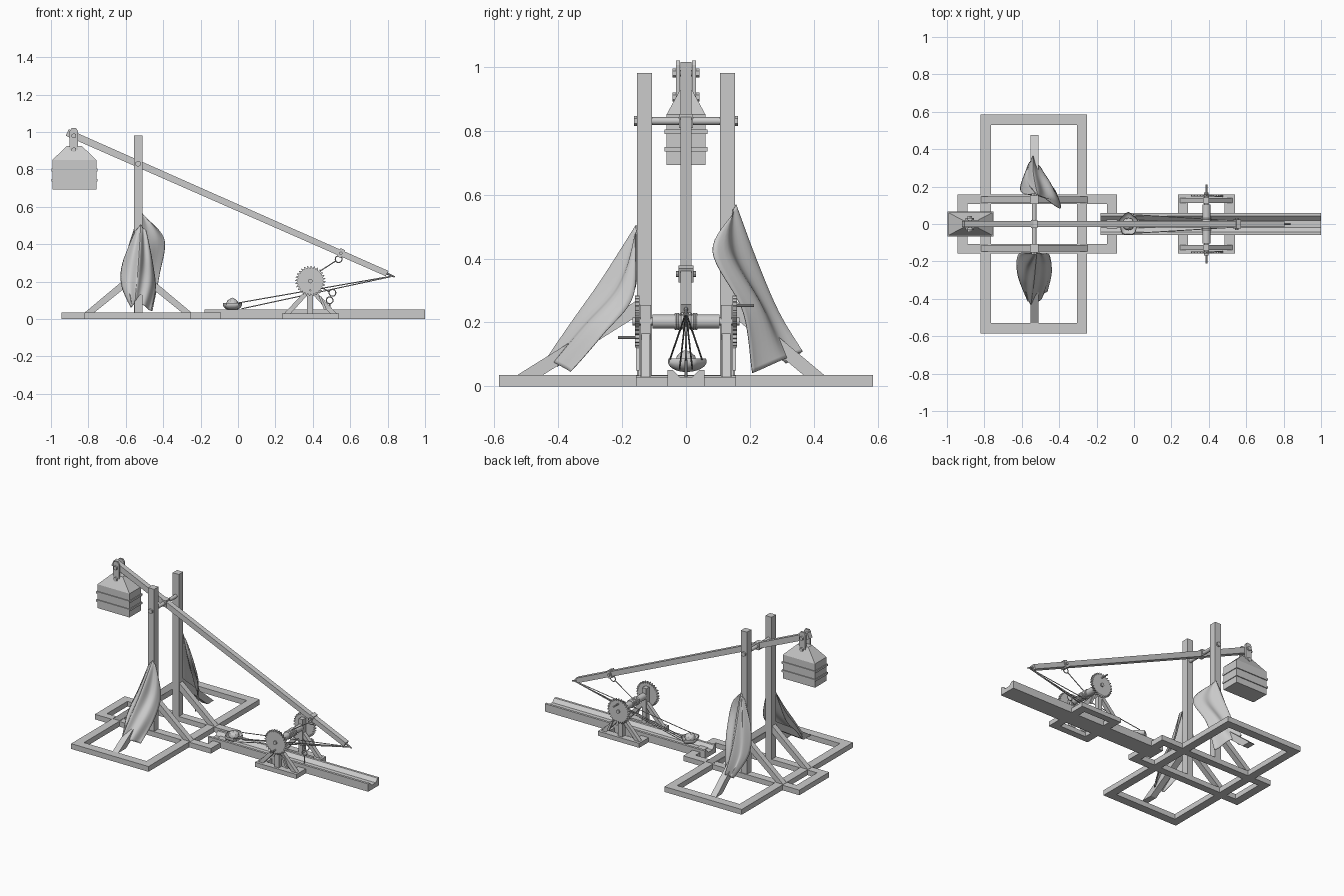
import bpy, bmesh, math
from mathutils import Vector, Matrix

if "Cube" in bpy.data.objects:
    bpy.data.objects.remove(bpy.data.objects["Cube"])


def finish(name, bm, smooth=False):
    bmesh.ops.recalc_face_normals(bm, faces=bm.faces)
    me = bpy.data.meshes.new(name)
    bm.to_mesh(me)
    bm.free()
    ob = bpy.data.objects.new(name, me)
    bpy.context.collection.objects.link(ob)
    if smooth:
        bpy.context.view_layer.objects.active = ob
        ob.select_set(True)
        bpy.ops.object.shade_smooth_by_angle(angle=math.radians(40))
        ob.select_set(False)
    return ob


def box(name, x0, x1, y0, y1, z0, z1):
    bm = bmesh.new()
    m = Matrix.LocRotScale(Vector(((x0+x1)/2, (y0+y1)/2, (z0+z1)/2)), None,
                           Vector((x1-x0, y1-y0, z1-z0)))
    bmesh.ops.create_cube(bm, size=1, matrix=m)
    return finish(name, bm)


def prism(name, pts, a, b, axis='y'):
    """Extrude a profile: (x,z) along y, or (y,z) along x."""
    bm = bmesh.new()
    put = (lambda p, t: (p[0], t, p[1])) if axis == 'y' else (lambda p, t: (t, p[0], p[1]))
    lo = [bm.verts.new(put(p, a)) for p in pts]
    hi = [bm.verts.new(put(p, b)) for p in pts]
    bm.faces.new(lo)
    bm.faces.new(hi[::-1])
    for i in range(len(pts)):
        j = (i+1) % len(pts)
        bm.faces.new((lo[i], lo[j], hi[j], hi[i]))
    return finish(name, bm)


def rod(name, p, q, r, n=12, r2=None):
    p, q = Vector(p), Vector(q)
    d = q-p
    m = Matrix.Translation((p+q)/2) @ d.to_track_quat('Z', 'Y').to_matrix().to_4x4()
    bm = bmesh.new()
    bmesh.ops.create_cone(bm, cap_ends=True, segments=n, radius1=r,
                          radius2=r if r2 is None else r2, depth=d.length, matrix=m)
    return finish(name, bm, n > 8)


def ring(name, loc, R, r, rot=(math.pi/2, 0, 0)):
    bpy.ops.mesh.primitive_torus_add(location=loc, rotation=rot, major_radius=R, minor_radius=r,
                                     major_segments=20, minor_segments=6)
    bpy.context.object.name = name


def frame(name, x0, x1, y0, y1, wx, wy, h):
    for i, (a, b) in enumerate(((x0, x0+wx), (x1-wx, x1))):
        box(f"{name}_end_{i}", a, b, y0, y1, 0, h)
    for i, (a, b) in enumerate(((y0, y0+wy), (y1-wy, y1))):
        box(f"{name}_side_{i}", x0+wx, x1-wx, a, b, 0, h)


# ground frames
frame("outer_base", -.82, -.25, -.585, .585, .055, .057, .035)
frame("inner_base", -.945, -.09, -.157, .157, .055, .05, .034)
frame("winch_base", .235, .54, -.157, .157, .055, .045, .03)

# V-grooved launching trough
prism("launch_trough", [(-.058, 0), (.058, 0), (.058, .052), (.042, .052), (.02, .03),
                        (-.02, .03), (-.042, .052), (-.058, .052)], -.18, 1.0, 'x')

# posts and braces
for s, side in ((-1, "front"), (1, "rear")):
    ys = sorted((s*.107, s*.153))
    box(side+"_post", -.556, -.511, *ys, 0, .98)
    for k, kn in ((-1, "left"), (1, "right")):
        pts = [(-.534+k*a, z) for a, z in ((.286, .034), (.235, .034), (.022, .205), (.022, .255))]
        prism(f"{side}_{kn}_brace", pts, s*.112, s*.148)
prism("front_lateral_brace", [(-.53, .034), (-.45, .034), (-.152, .22), (-.152, .27)], -.553, -.511, 'x')
prism("rear_lateral_brace", [(.475, 0), (.41, 0), (.152, .215), (.152, .27)], -.553, -.511, 'x')

# main axle with end nuts
rod("main_axle", (-.534, -.16, .83), (-.534, .16, .83), .012, 16)
for s in (-1, 1):
    rod("axle_nut", (-.534, s*.153, .83), (-.534, s*.163, .83), .016, 6)

# throwing arm, sloping through the axle
P = lambda x: .83-.441*(x+.534)
n = Vector((.403, .915))*.019
arm = [(-.913+n.x, P(-.913)+n.y), (.797+n.x, P(.797)+n.y*.8),
       (.797-n.x, P(.797)-n.y*.8), (-.913-n.x, P(-.913)-n.y)]
prism("throwing_arm", arm, -.017, .017)
rod("release_pin", (.78, 0, P(.78)), (.838, 0, .225), .007, 8, .004)
box("arm_axle_collar", -.552, -.516, -.022, .022, .808, .852)

# arm strap and pulling ring
c = Vector((.55, P(.55)))
d = Vector((.915, -.403))*.013
m = n*1.25
prism("arm_strap", [tuple(c+d+m), tuple(c+d-m), tuple(c-d-m), tuple(c-d+m)], -.023, .023)
rod("strap_bolt", (.55, -.032, P(.55)), (.55, .032, P(.55)), .009, 8)
ring("arm_ring", (.538, 0, .32), .018, .003)

# counterweight hanger
for s in (-1, 1):
    prism("hanger_plate", [(-.9, .87), (-.855, .87), (-.855, 1.005), (-.865, 1.02), (-.89, 1.02), (-.9, 1.005)],
          s*.019, s*.031)
for z in (.98, .905):
    rod("hanger_pin", (-.877, -.036, z), (-.877, .036, z), .01, 12)
    for s in (-1, 1):
        rod("hanger_nut", (-.877, s*.031, z), (-.877, s*.042, z), .014, 6)

# counterweight box: stacked planks, bands and sloping lid
for i in range(3):
    box("weight_plank", -.993, -.757, -.061, .061, .692+i*.0535, .743+i*.0535)
box("weight_core", -.985, -.765, -.056, .056, .694, .85)
for z in (.735, .79):
    box("weight_band", -.998, -.752, -.067, .067, z, z+.014)
bm = bmesh.new()
rings = [[bm.verts.new((-.875+a*hx, b*hy, z)) for a, b in ((-1, -1), (1, -1), (1, 1), (-1, 1))]
         for hx, hy, z in ((.118, .061, .85), (.04, .02, .925))]
for i in range(4):
    j = (i+1) % 4
    bm.faces.new((rings[0][i], rings[0][j], rings[1][j], rings[1][i]))
for r in rings:
    bm.faces.new(r)
finish("weight_lid", bm)

# winch stands, toothed wheels and cranks
for s, side in ((-1, "front"), (1, "rear")):
    box(side+"_winch_post", .37, .4, *sorted((s*.11, s*.142)), .03, .255)
    for k in (-1, 1):
        pts = [(.387+k*a, z) for a, z in ((.14, .03), (.105, .03), (.014, .13), (.014, .165))]
        prism(side+"_winch_brace", pts, s*.113, s*.139)
    teeth = []
    for i in range(28):
        for da, r in ((0, .067), (.75, .081), (1.0, .081)):
            a = (i+da*.95)*math.tau/28
            teeth.append((.387+r*math.cos(a), .203+r*math.sin(a)))
    prism(side+"_ratchet_wheel", teeth, s*.146, s*.159)
    rod(side+"_crank_handle", (.387, s*.155, .203+s*.05), (.387, s*.212, .203+s*.05), .005, 8)
    prism(side+"_pawl", [(.43, .125), (.445, .12), (.475, .05), (.46, .05)], s*.145, s*.157)
rod("winch_axle", (.387, -.168, .203), (.387, .168, .203), .012, 12)
rod("winch_drum", (.387, -.105, .203), (.387, .105, .203), .022, 16)
for i in range(9):
    ring("drum_rope_coil", (.387, -.032+i*.008, .203), .023, .004)

# winch ropes and hook rings
rod("pull_rope", (.395, 0, .228), (.525, 0, .312), .003, 6)
rod("hook_rope", (.405, 0, .19), (.49, 0, .145), .003, 6)
ring("upper_hook_ring", (.505, 0, .14), .018, .003)
ring("lower_hook_ring", (.49, 0, .1), .018, .003)
rod("anchor_eye", (.49, 0, .03), (.49, 0, .084), .004, 8)

# sling ropes, stone and pouch
for s in (-1, 1):
    rod("sling_rope", (.825, 0, .23), (-.005, s*.05, .085), .0028, 6)
    rod("sling_lower_rope", (.825, 0, .228), (.02, s*.02, .055), .0028, 6)
bm = bmesh.new()
bmesh.ops.create_icosphere(bm, subdivisions=2, radius=.034, matrix=Matrix.Translation((-.03, 0, .078)))
for v in bm.verts:
    v.co.z += .003*math.sin(v.co.x*170+v.co.y*120)
finish("stone", bm)
bm = bmesh.new()
bmesh.ops.create_uvsphere(bm, u_segments=20, v_segments=12, radius=1)
bmesh.ops.delete(bm, geom=[v for v in bm.verts if v.co.z > .3], context='VERTS')
for v in bm.verts:
    k = 1+.08*math.sin(5*math.atan2(v.co.y, v.co.x))
    v.co = Vector((-.03+v.co.x*.05*k, v.co.y*.06*k, .078+v.co.z*.033))
finish("sling_pouch", bm, True)


# draped cloths: lofted between two hems and a ridge, with folds
def along(rail, t):
    t *= len(rail)-1
    i = min(int(t), len(rail)-2)
    p = [Vector(rail[max(0, min(len(rail)-1, i+k))]) for k in (-1, 0, 1, 2)]
    f = t-i
    return .5*(2*p[1]+(p[2]-p[0])*f+(2*p[0]-5*p[1]+4*p[2]-p[3])*f*f+(3*p[1]-p[0]-3*p[2]+p[3])*f**3)


def cloth(name, left, ridge, right, out, nu=28, nv=24):
    bm = bmesh.new()
    g = []
    for j in range(nv+1):
        t = j/nv
        L, C, R = along(left, t), along(ridge, t), along(right, t)
        row = []
        for i in range(nu+1):
            u = 2*i/nu-1
            e = L if u < 0 else R
            p = C.lerp(e, abs(u)**1.15)
            fold = math.sin(u*9+t*3)*.011*min(1, t*3+.2)*abs(u)**.5
            p += Vector((fold*.4, out*fold, fold*.5))
            row.append(bm.verts.new(p))
        g.append(row)
    for j in range(nv):
        for i in range(nu):
            bm.faces.new((g[j][i], g[j][i+1], g[j+1][i+1], g[j+1][i]))
    ob = finish(name, bm, True)
    ob.modifiers.new("thickness", 'SOLIDIFY').thickness = .003


cloth("front_cloth",
      [(-.55, -.158, .47), (-.615, -.175, .3), (-.62, -.28, .18), (-.575, -.4, .06)],
      [(-.52, -.157, .505), (-.53, -.265, .335), (-.54, -.36, .2), (-.55, -.435, .09)],
      [(-.49, -.158, .47), (-.45, -.17, .29), (-.435, -.27, .17), (-.46, -.37, .05)], -1)
cloth("rear_cloth",
      [(-.54, .16, .53), (-.59, .175, .36), (-.605, .21, .2), (-.57, .31, .07)],
      [(-.515, .157, .57), (-.53, .22, .4), (-.54, .29, .235), (-.54, .365, .11)],
      [(-.49, .145, .54), (-.39, .09, .425), (-.415, .19, .24), (-.455, .215, .045)], 1)
